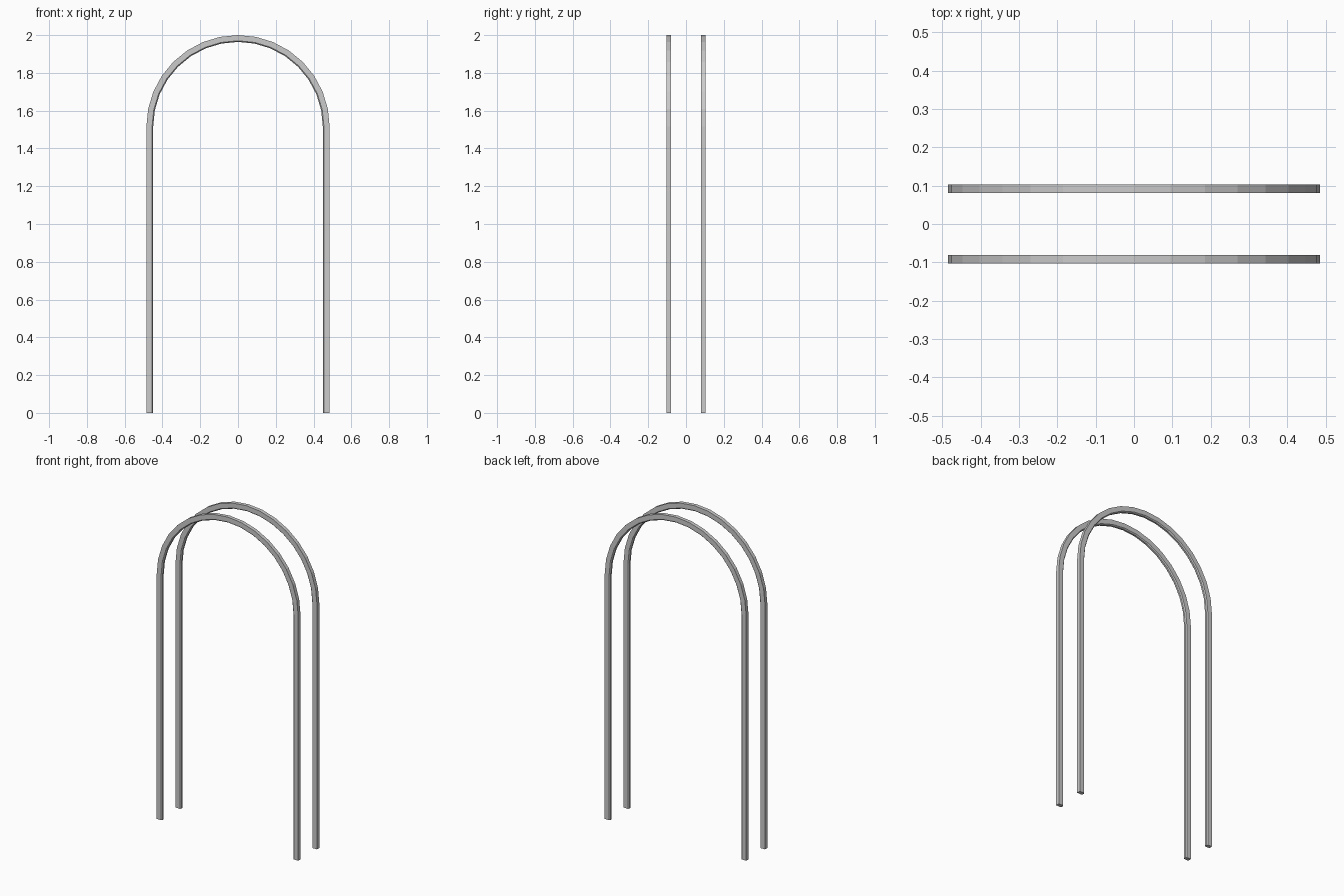
import bpy, bmesh, math

if "Cube" in bpy.data.objects:
    bpy.data.objects.remove(bpy.data.objects["Cube"])

OUTER_R = 0.485          # outer radius of the arch
SPRING_Z = 2.0 - OUTER_R  # height where the arch starts
THICK = 0.036            # radial thickness of the bar
HALF_D = 0.0115          # half depth of the bar
CH = 0.006               # chamfer on the inner corners
SEGMENTS = 16

# Bar cross-section: (radius, depth)
inner = OUTER_R - THICK
PROFILE = [(OUTER_R, -HALF_D), (OUTER_R, HALF_D), (inner + CH, HALF_D),
           (inner, HALF_D - CH), (inner, -HALF_D + CH), (inner + CH, -HALF_D)]


def arch(name, y):
    bm = bmesh.new()
    # Path stations: right foot, half circle, left foot
    angles = [math.pi * i / SEGMENTS for i in range(SEGMENTS + 1)]
    stations = [(0, 0)] + [(a, SPRING_Z) for a in angles] + [(math.pi, 0)]
    rings = [[bm.verts.new((r * math.cos(a), y + d, z + r * math.sin(a) if z else 0))
              for r, d in PROFILE] for a, z in stations]
    n = len(PROFILE)
    for r0, r1 in zip(rings, rings[1:]):
        for i in range(n):
            j = (i + 1) % n
            bm.faces.new((r0[i], r0[j], r1[j], r1[i]))
    # Foot caps
    bm.faces.new(rings[0])
    bm.faces.new(rings[-1])
    bmesh.ops.recalc_face_normals(bm, faces=bm.faces)
    mesh = bpy.data.meshes.new(name)
    bm.to_mesh(mesh)
    bm.free()
    bpy.context.collection.objects.link(bpy.data.objects.new(name, mesh))


# Front and back hoops
arch("front_arch", -0.092)
arch("back_arch", 0.092)
